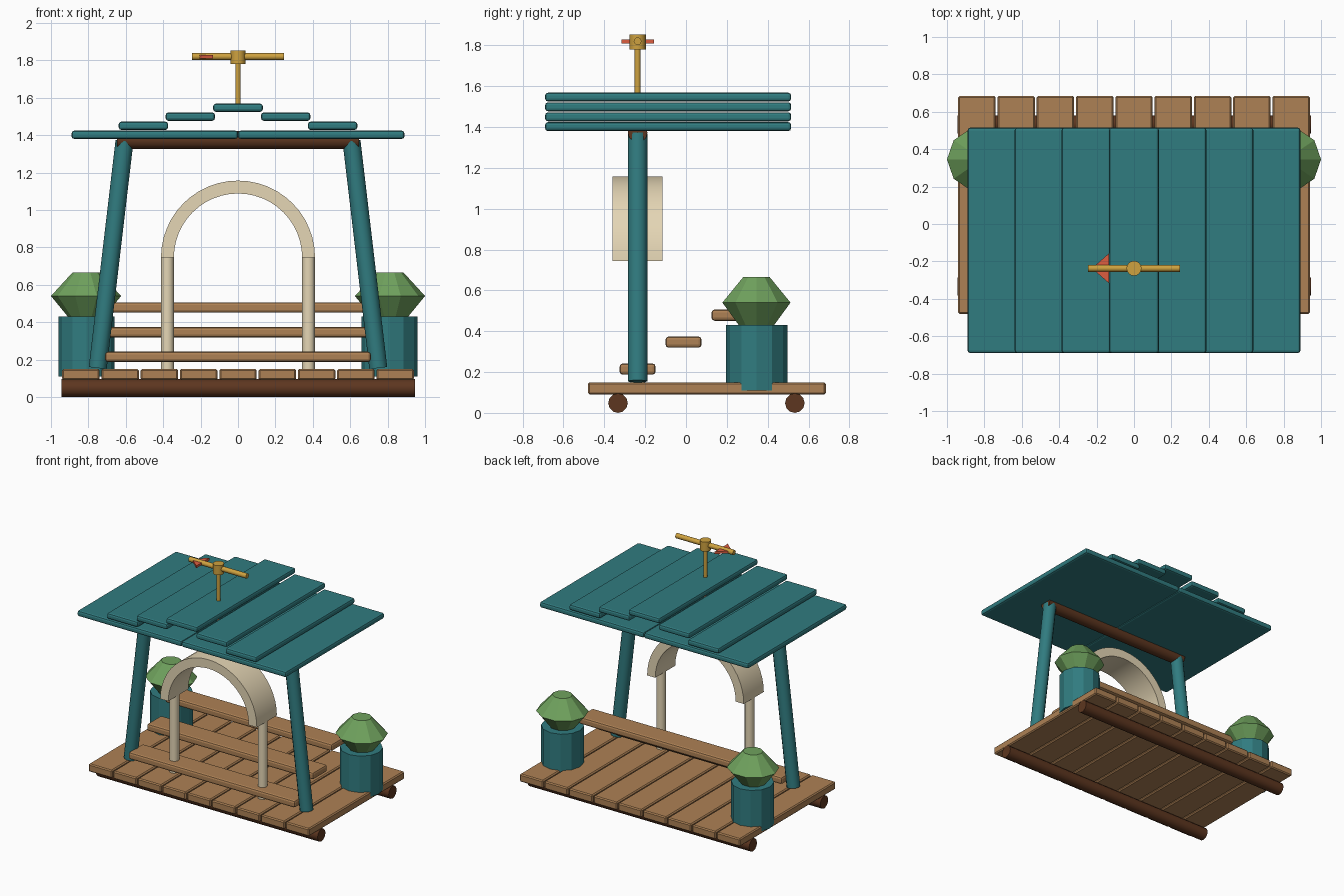
import bpy, bmesh, math
from mathutils import Vector

if "Cube" in bpy.data.objects:
    bpy.data.objects.remove(bpy.data.objects["Cube"])


def mat(name, rgb):
    m = bpy.data.materials.new(name)
    m.diffuse_color = (*rgb, 1)
    m.use_nodes = True
    m.node_tree.nodes["Principled BSDF"].inputs["Base Color"].default_value = m.diffuse_color
    return m


TEAL = mat("teal paint", (0.03, 0.20, 0.215))
WOOD = mat("light wood", (0.42, 0.22, 0.09))
DARK = mat("dark wood", (0.11, 0.037, 0.014))
CREAM = mat("cream", (0.78, 0.67, 0.46))
GREEN = mat("leaf green", (0.16, 0.36, 0.11))
GOLD = mat("brass", (0.62, 0.36, 0.05))
RED = mat("red", (0.72, 0.11, 0.05))


def finish(name, bm, material, smooth=None):
    bmesh.ops.recalc_face_normals(bm, faces=bm.faces)
    me = bpy.data.meshes.new(name)
    bm.to_mesh(me)
    bm.free()
    ob = bpy.data.objects.new(name, me)
    bpy.context.collection.objects.link(ob)
    me.materials.append(material)
    if smooth:
        bpy.ops.object.select_all(action='DESELECT')
        ob.select_set(True)
        bpy.context.view_layer.objects.active = ob
        bpy.ops.object.shade_smooth_by_angle(angle=math.radians(smooth))
    return ob


def box(name, lo, hi, material, bevel, segments=1):
    lo, hi = Vector(lo), Vector(hi)
    bm = bmesh.new()
    bmesh.ops.create_cube(bm, size=1)
    for v in bm.verts:
        v.co = (lo + hi) / 2 + v.co * (hi - lo)
    bmesh.ops.bevel(bm, geom=bm.edges[:], offset=bevel, segments=segments,
                    profile=0.5, affect='EDGES')
    return finish(name, bm, material)


def rod(name, a, b, r, material, sides=12, smooth=40):
    a, b = Vector(a), Vector(b)
    bm = bmesh.new()
    bmesh.ops.create_cone(bm, cap_ends=True, segments=sides, radius1=r, radius2=r,
                          depth=(b - a).length)
    ob = finish(name, bm, material, smooth)
    ob.location = (a + b) / 2
    ob.rotation_euler = (b - a).to_track_quat('Z', 'Y').to_euler()
    return ob


def extrude(name, pts, vec, material, smooth=None):
    bm = bmesh.new()
    f = bm.faces.new([bm.verts.new(p) for p in pts])
    new = bmesh.ops.extrude_face_region(bm, geom=[f], use_keep_orig=True)["geom"]
    bmesh.ops.translate(bm, vec=vec, verts=[g for g in new if isinstance(g, bmesh.types.BMVert)])
    return finish(name, bm, material, smooth)


Y = -0.237  # plane of the posts, arch and vane

# Deck planks on two round runners
for i in range(9):
    x = (i - 4) * 0.21
    box(f"deck_plank_{i + 1}", (x - 0.1, -0.48, 0.09), (x + 0.1, 0.685, 0.15), WOOD, 0.008)
for name, y in (("front", -0.333), ("back", 0.533)):
    rod(f"{name}_runner", (-0.945, y, 0.048), (0.945, y, 0.048), 0.048, DARK)

# Rising bench slats
for i in range(3):
    y, z = -0.325 + 0.225 * i, 0.187 + 0.132 * i
    box(f"bench_slat_{i + 1}", (-0.71, y, z), (0.71, y + 0.176, z + 0.055), WOOD, 0.015, 2)

# Leaning posts and cross beam
rod("cross_beam", (-0.647, Y, 1.373), (0.647, Y, 1.373), 0.048, DARK)
for side, s in (("left", -1), ("right", 1)):
    rod(f"{side}_post", (s * 0.75, Y, 0.155), (s * 0.607, Y, 1.368), 0.048, TEAL)
    rod(f"{side}_arch_leg", (s * 0.377, Y, 0.15), (s * 0.377, Y, 0.76), 0.035, CREAM)

    # Planter with a faceted bush
    rod(f"{side}_planter", (s * 0.81, 0.346, 0.11), (s * 0.81, 0.346, 0.43), 0.15, TEAL, 12, None)
    bm = bmesh.new()
    rings = []
    for r, z in ((0.085, 0.415), (0.1875, 0.54), (0.072, 0.666)):
        rings.append([bm.verts.new((s * 0.8125 + r * math.cos(k * math.tau / 10),
                                    0.345 + 0.935 * r * math.sin(k * math.tau / 10), z))
                      for k in range(10)])
    bm.faces.new(rings[0])
    bm.faces.new(rings[2])
    for a, b in zip(rings, rings[1:]):
        for k in range(10):
            j = (k + 1) % 10
            bm.faces.new((a[k], a[j], b[j], b[k]))
    finish(f"{side}_bush", bm, GREEN)

# Arch band
N = 24
arc = [(math.cos(math.pi * k / N), math.sin(math.pi * k / N)) for k in range(N + 1)]
pts = [(0.412 * c, Y - 0.122, 0.745 + 0.412 * d) for c, d in arc]
pts += [(0.343 * c, Y - 0.122, 0.745 + 0.343 * d) for c, d in reversed(arc)]
extrude("arch_band", pts, (0, 0.244, 0), CREAM, 30)

# Stepped roof boards
roof = [(0.0, 0.89, 1.38), (0.374, 0.638, 1.428), (0.123, 0.387, 1.477)]
for i, (x0, x1, z) in enumerate(roof):
    box(f"right_roof_board_{i + 1}", (x0, -0.69, z), (x1, 0.515, z + 0.044), TEAL, 0.014, 2)
    box(f"left_roof_board_{i + 1}", (-x1, -0.69, z), (-x0, 0.515, z + 0.044), TEAL, 0.014, 2)
box("roof_ridge_board", (-0.133, -0.69, 1.525), (0.133, 0.515, 1.568), TEAL, 0.014, 2)

# Weather vane
rod("vane_pole", (0, Y, 1.55), (0, Y, 1.8), 0.0145, GOLD)
rod("vane_hub", (0, Y, 1.78), (0, Y, 1.853), 0.04, GOLD, 16)
rod("vane_bar", (-0.245, Y, 1.82), (0.245, Y, 1.82), 0.019, GOLD)
extrude("vane_arrow", [(-0.225, Y, 1.81), (-0.134, Y - 0.08, 1.81), (-0.134, Y + 0.08, 1.81)],
        (0, 0, 0.018), RED)
